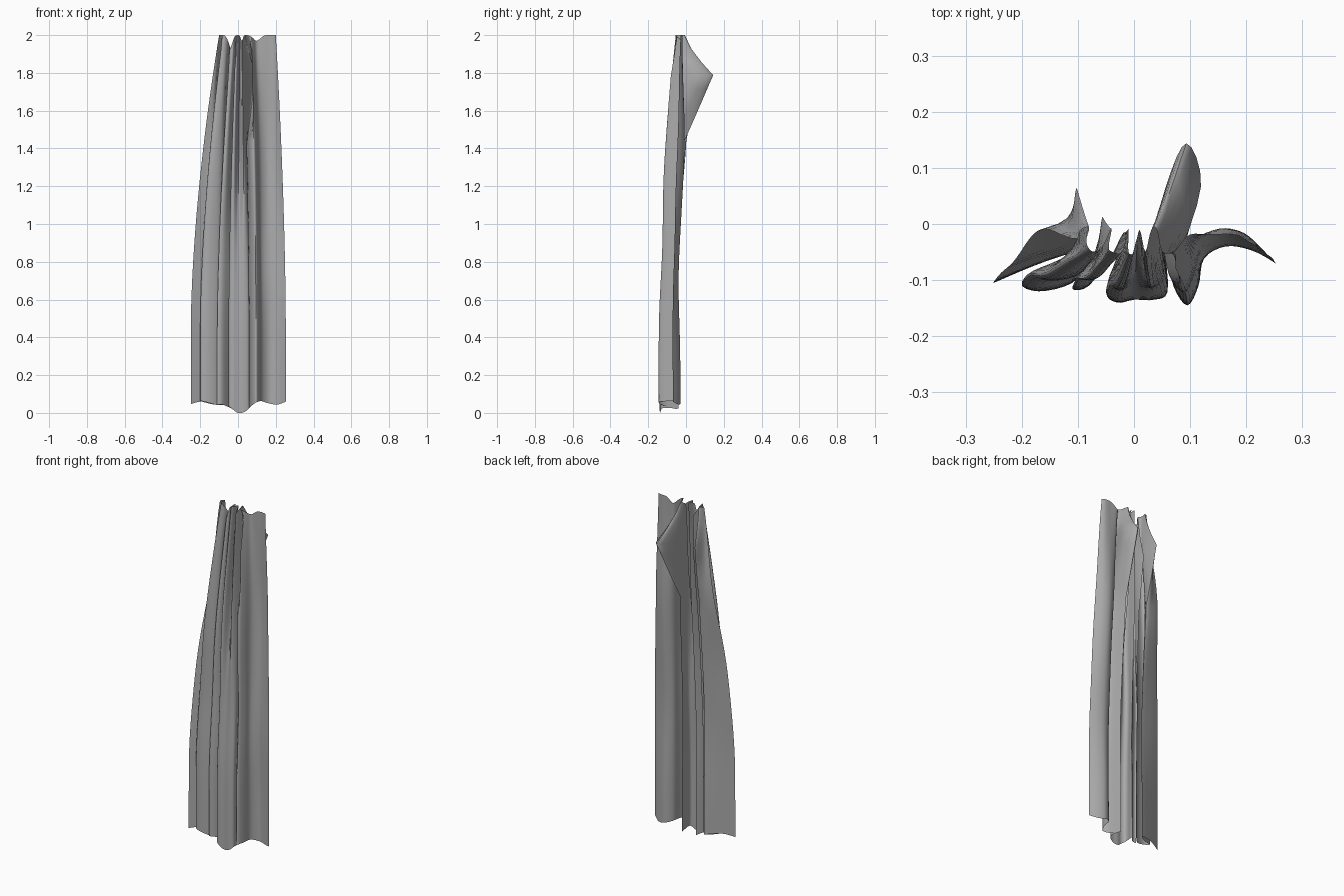
import bpy
import math
from mathutils import Vector

cube = bpy.data.objects.get("Cube")
if cube:
    bpy.data.objects.remove(cube, do_unlink=True)


def make_material(name, value):
    material = bpy.data.materials.new(name)
    colour = (value, value, value, 1)
    material.diffuse_color = colour
    material.use_nodes = True
    material.node_tree.nodes["Principled BSDF"].inputs["Base Color"].default_value = colour
    return material


# Pleat path across the cloth, in hundredths: hem x, hem y, head x, head y
PLEATS = [
    (-25, -10.5, -10, -4), (-18, -7.5, -9.5, -2), (-9, -4, -8, -1),
    (-14, -7.5, -8.5, -3), (-20, -10.5, -8, -4.5), (-17, -12, -7, -5),
    (-11, -10.5, -5.5, -4), (-7, -6, -4, -1), (-8.5, -8.5, -4.5, -4),
    (-11, -11.5, -4, -5), (-8, -11, -2, -5), (-3, -5, -1, -1),
    (-5, -12, -1, -5), (-3, -14, 0, -5), (0, -13.5, 1, -2),
    (3.5, -13.5, 2, -5), (6, -12, 3, -2), (5.5, -4, 4, -1),
    (7, -11, 5, -5), (9.5, -14.5, 7, -5), (11.5, -11, 8, -4),
    (12.5, -6, 10, -2), (16.5, -3, 14, -2), (21, -4, 18, -2), (25.3, -7, 20, -3),
]

# Folds pulled out behind the cloth: pleat index -> offset in hundredths
PULLED = {2: (-2, 7), 7: (-1, 3), 16: (2, 9), 17: (5, 15.5), 18: (6.5, 13)}
PULL_START, PULL_PEAK = 1.43, 1.786

# Pleats that sink backwards around the upper middle: index -> hundredths
SUNKEN = {0: 6, 1: 4, 2: 1, 14: 4, 16: 3}

ROWS = 28
STEPS = 4


def pull_weight(z):
    if z < PULL_START:
        return 0
    if z < PULL_PEAK:
        return (z - PULL_START) / (PULL_PEAK - PULL_START)
    return ((2 - z) / (2 - PULL_PEAK)) ** 1.3


def bump(x, centre, width, size):
    return size * math.exp(-((x - centre) / width) ** 2)


def section(height):
    """Pleat points of the cloth at one height."""
    rise = max(0, (height - 0.4) / 1.6)
    pull = pull_weight(height)
    sway = bump(height, 1.42, 0.35, 0.025) - bump(height, 0.7, 0.3, 0.02)
    lean = bump(height, 0.85, 0.3, 0.013)
    points = []
    for i, (hem_x, hem_y, head_x, head_y) in enumerate(PLEATS):
        hem = Vector((hem_x, hem_y)) / 100
        head = Vector((head_x, head_y)) / 100
        x = hem.x + (head.x - hem.x) * rise ** 1.7
        y = hem.y + (head.y - hem.y) * rise ** 2.1
        # Rear pleats sway, front pleats lean back
        rear = max(0, min(1, 1 + y / 0.09))
        y += sway * rear + lean * (1 - rear)
        y += bump(height, 1.5, 0.4, SUNKEN.get(i, 0) / 100)
        pull_x, pull_y = PULLED.get(i, (0, 0))
        x += pull_x * pull / 100
        y += pull_y * pull / 100
        # Wavy hem and notched heading
        bottom = 0.053 - 0.01 * math.sin(40 * hem.x) - bump(hem.x, 0, 0.06, 0.053)
        top = 2 - bump(head.x, -0.04, 0.015, 0.07) - bump(head.x, 0.02, 0.008, 0.03) \
            - bump(head.x, 0.1, 0.025, 0.03)
        points.append(Vector((x, y, bottom + (top - bottom) * height / 2)))
    return points


def smooth_path(points):
    """Rounded curve running through every point."""
    padded = [points[0]] + points + [points[-1]]
    path = []
    for a, b, c, d in zip(padded, padded[1:], padded[2:], padded[3:]):
        for k in range(STEPS):
            t = k / STEPS
            path.append(b + ((c - a) * t + (2 * a - 5 * b + 4 * c - d) * t ** 2
                             + (3 * b - a - 3 * c + d) * t ** 3) * 0.5)
    return path + [points[-1]]


# Gathered curtain cloth
verts, faces = [], []
for r in range(ROWS + 1):
    verts += smooth_path(section(2 * r / ROWS))
width = len(verts) // (ROWS + 1)
for r in range(ROWS):
    for c in range(width - 1):
        a = r * width + c
        faces.append((a, a + 1, a + 1 + width, a + width))

mesh = bpy.data.meshes.new("curtain")
mesh.from_pydata(verts, [], faces)
mesh.materials.append(make_material("grey cloth", 0.4))
curtain = bpy.data.objects.new("curtain", mesh)
bpy.context.collection.objects.link(curtain)

bpy.context.view_layer.objects.active = curtain
curtain.select_set(True)
bpy.ops.object.shade_smooth_by_angle(angle=math.radians(60))
